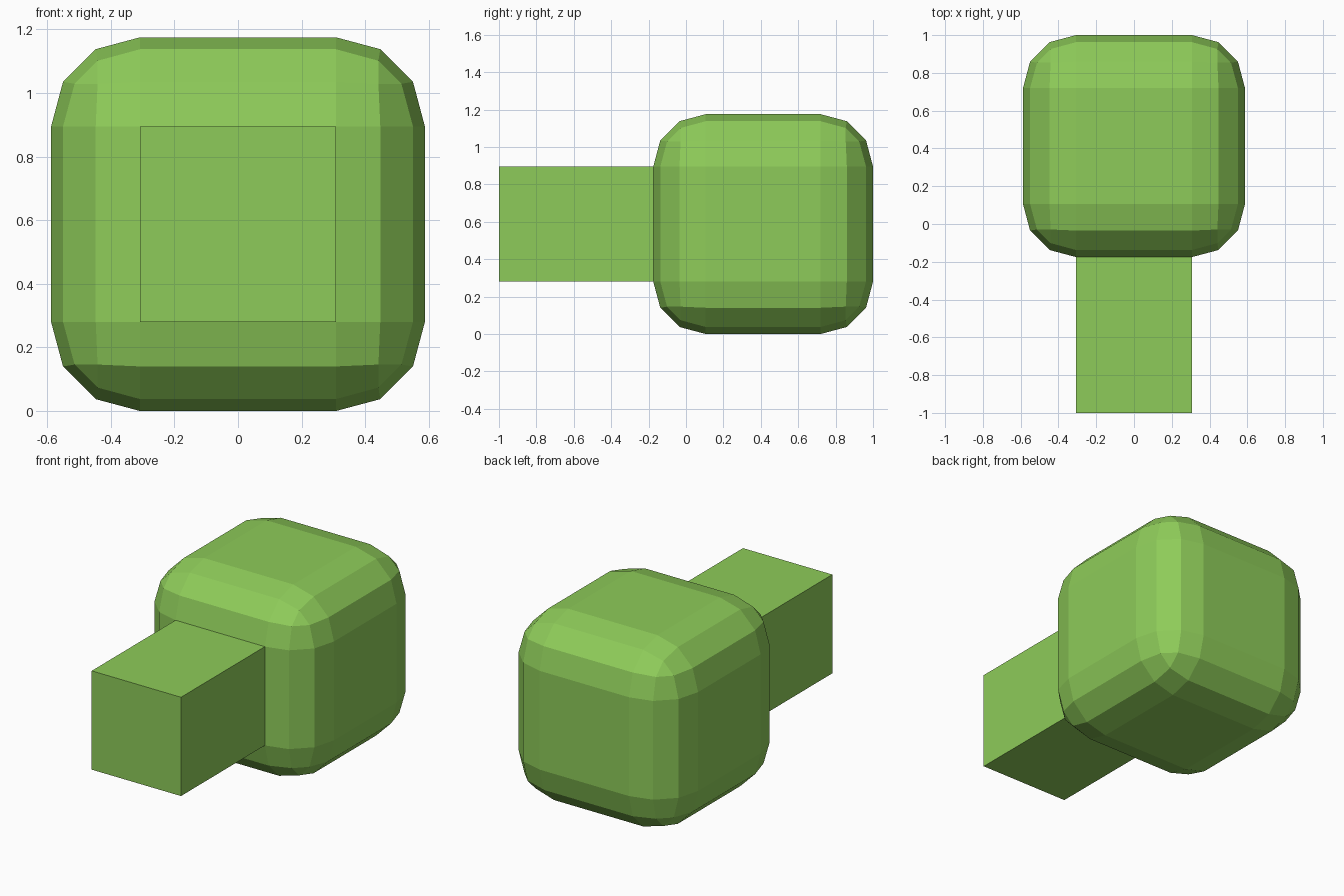
import bpy, bmesh
from mathutils import Vector

if "Cube" in bpy.data.objects:
    bpy.data.objects.remove(bpy.data.objects["Cube"])

SIZE = 1.175     # head edge length
RADIUS = 0.28    # edge rounding
FRONT = -1.0     # front end of the square handle

bm = bmesh.new()

# Rounded cube head, faceted with three segments per edge
bmesh.ops.create_cube(bm, size=SIZE)
bmesh.ops.translate(bm, verts=bm.verts, vec=(0, 1 - SIZE / 2, SIZE / 2))
bmesh.ops.bevel(bm, geom=list(bm.edges), offset=RADIUS, offset_type='OFFSET',
                segments=3, profile=0.5, affect='EDGES', clamp_overlap=True)

# Square handle extruded from the flat front face
bm.normal_update()
front = min(bm.faces, key=lambda f: f.calc_center_median().y)
reach = FRONT - front.calc_center_median().y
ext = bmesh.ops.extrude_discrete_faces(bm, faces=[front])["faces"]
bmesh.ops.translate(bm, verts=list(ext[0].verts), vec=Vector((0, reach, 0)))
bmesh.ops.recalc_face_normals(bm, faces=bm.faces)

mesh = bpy.data.meshes.new("rounded_block_with_handle")
bm.to_mesh(mesh)
bm.free()
block = bpy.data.objects.new("rounded_block_with_handle", mesh)
bpy.context.collection.objects.link(block)

# Green material
green = bpy.data.materials.new("green")
green.diffuse_color = (0.27, 0.6, 0.1, 1)
green.use_nodes = True
green.node_tree.nodes["Principled BSDF"].inputs["Base Color"].default_value = green.diffuse_color
mesh.materials.append(green)
